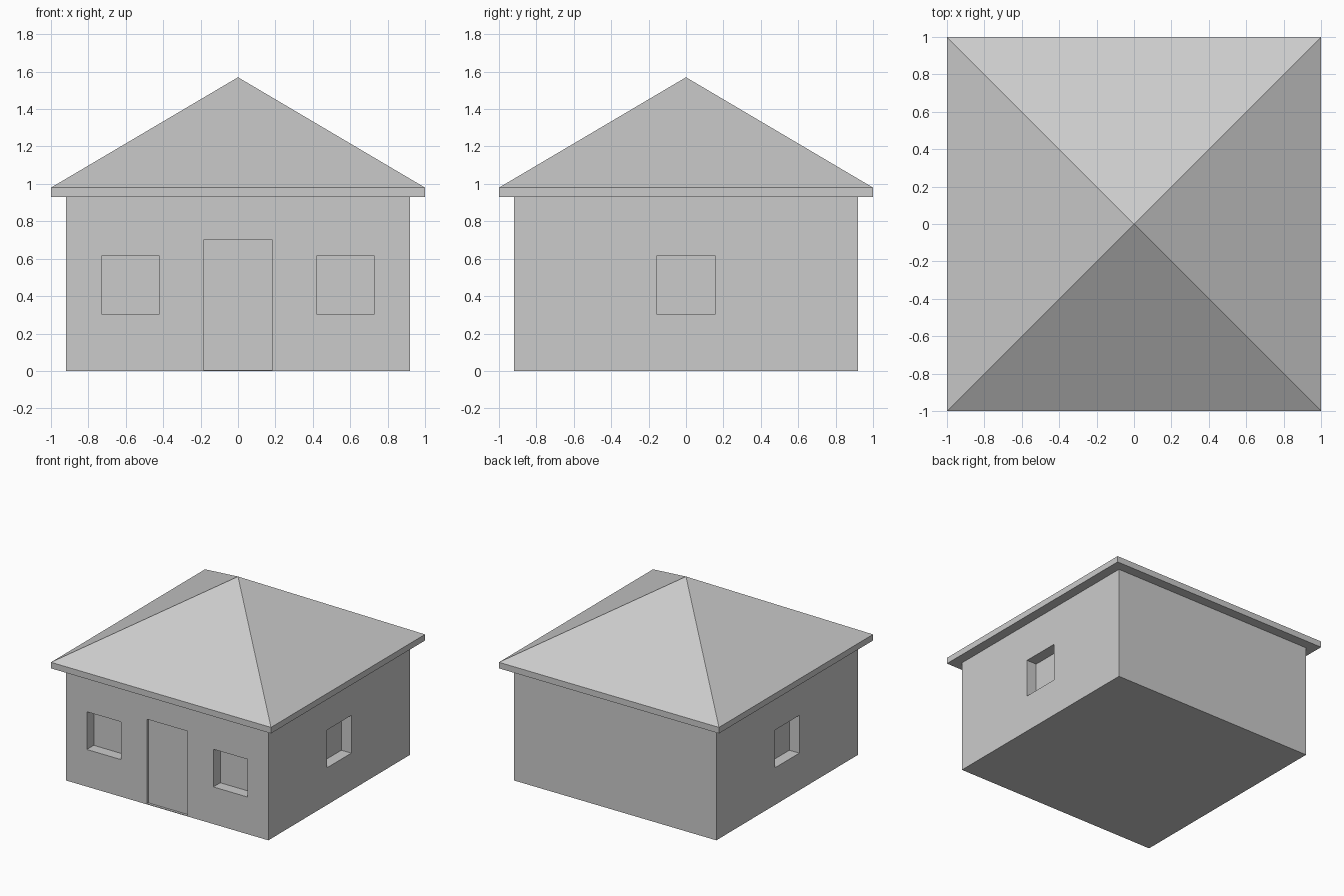
import bpy, bmesh
from mathutils import Matrix, Vector

if "Cube" in bpy.data.objects:
    bpy.data.objects.remove(bpy.data.objects["Cube"])

WALL, EAVE = 0.92, 1.0                  # half widths
WALL_TOP, EAVE_TOP, APEX = 0.93, 0.98, 1.57
EPS = 0.05                              # cutter overshoot in front of the wall


def add_box(bm, lo, hi, turn=0):
    """Add a box between two corners, turned by quarter turns about z."""
    lo, hi = Vector(lo), Vector(hi)
    size = Matrix.Diagonal((*(hi - lo), 1))
    rot = Matrix.Rotation(turn * 1.5707963267948966, 4, 'Z')
    bmesh.ops.create_cube(bm, size=1, matrix=rot @ Matrix.Translation((lo + hi) / 2) @ size)


def make(name, bm):
    bmesh.ops.recalc_face_normals(bm, faces=bm.faces[:])
    mesh = bpy.data.meshes.new(name)
    bm.to_mesh(mesh)
    bm.free()
    ob = bpy.data.objects.new(name, mesh)
    bpy.context.collection.objects.link(ob)
    return ob


# Openings on a front-facing wall: name, x0, x1, z0, z1, recess, panel thickness, quarter turns
openings = [
    ("door", -0.185, 0.185, 0.005, 0.70, 0.02, 0.04, 0),
    ("front_window_left", -0.73, -0.42, 0.305, 0.615, 0.09, 0.03, 0),
    ("front_window_right", 0.42, 0.73, 0.305, 0.615, 0.09, 0.03, 0),
    ("side_window_right", -0.157, 0.157, 0.305, 0.615, 0.09, 0.03, 1),
    ("side_window_left", -0.157, 0.157, 0.305, 0.615, 0.09, 0.03, 3),
]

# Wall block, and one cutter holding every opening
bm = bmesh.new()
add_box(bm, (-WALL, -WALL, 0), (WALL, WALL, WALL_TOP))
walls = make("walls", bm)

cut = bmesh.new()
for name, x0, x1, z0, z1, recess, thick, turn in openings:
    back = -WALL + recess + thick
    add_box(cut, (x0, -WALL - EPS, z0), (x1, back, z1), turn)
    # Door leaf or window pane set back in its opening
    bm = bmesh.new()
    add_box(bm, (x0, -WALL + recess, z0), (x1, back, z1), turn)
    make(name, bm)
cutter = make("opening_cutter", cut)
cutter.hide_render = True

mod = walls.modifiers.new("openings", 'BOOLEAN')
mod.operation, mod.solver, mod.object = 'DIFFERENCE', 'EXACT', cutter
bpy.context.view_layer.objects.active = walls
bpy.ops.object.modifier_apply(modifier=mod.name)
bpy.data.objects.remove(cutter)

# Hipped roof: eaves slab whose top face is poked up to the apex
bm = bmesh.new()
add_box(bm, (-EAVE, -EAVE, WALL_TOP), (EAVE, EAVE, EAVE_TOP))
top = max(bm.faces, key=lambda f: f.calc_center_median().z)
apex = bmesh.ops.poke(bm, faces=[top])["verts"][0]
apex.co.z = APEX
make("roof", bm)
